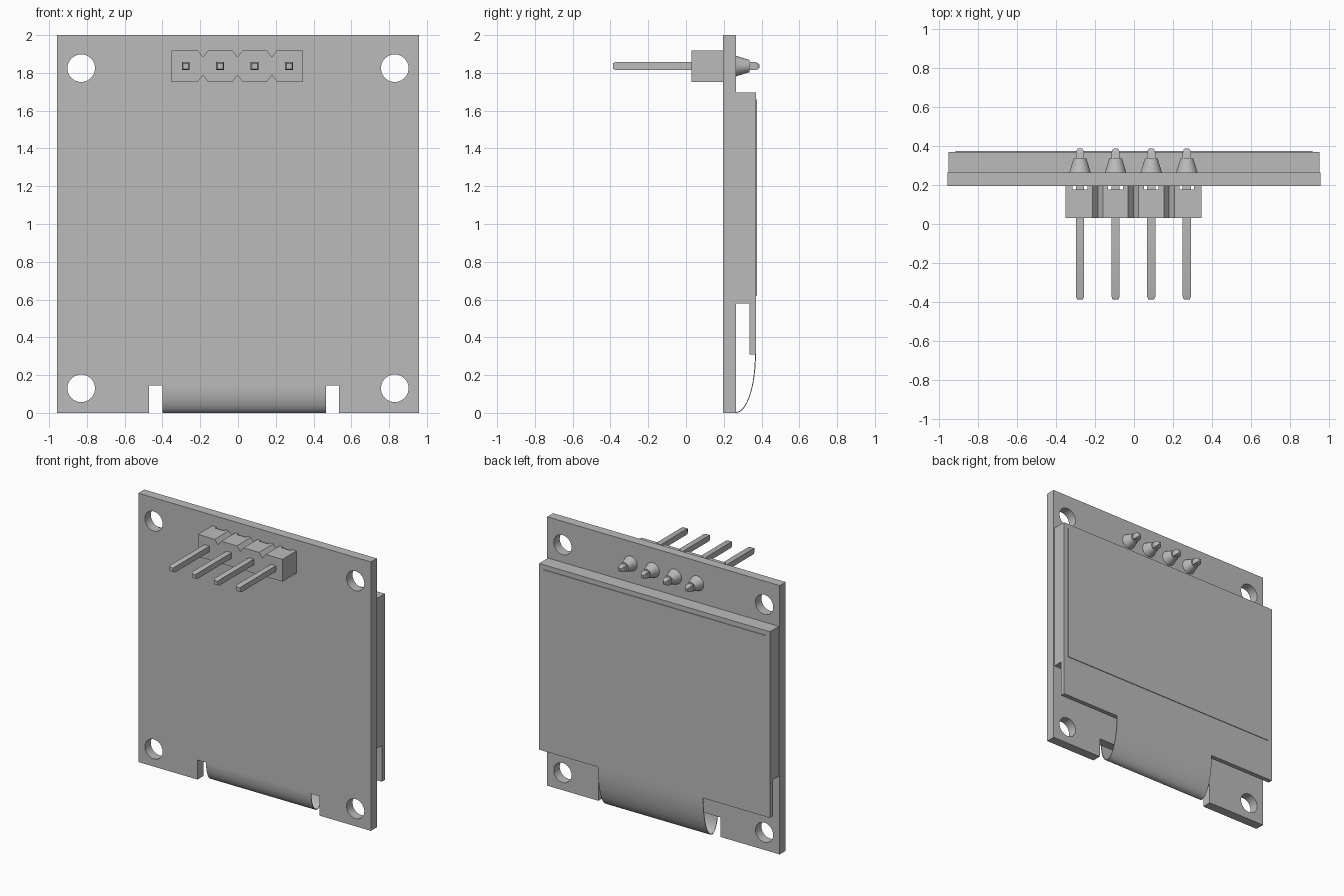
import bpy, bmesh
from math import sin, cos, pi, radians, sqrt
from mathutils import Matrix

if "Cube" in bpy.data.objects:
    bpy.data.objects.remove(bpy.data.objects["Cube"], do_unlink=True)

grey = bpy.data.materials.new("plain_grey")
grey.use_nodes = True
colour = (0.5, 0.5, 0.5, 1)
grey.diffuse_color = colour
grey.node_tree.nodes["Principled BSDF"].inputs["Base Color"].default_value = colour


def finish(name, bm):
    """Weld, fix normals and make the object."""
    bmesh.ops.remove_doubles(bm, verts=bm.verts, dist=0.0001)
    bmesh.ops.recalc_face_normals(bm, faces=bm.faces)
    mesh = bpy.data.meshes.new(name)
    bm.to_mesh(mesh)
    bm.free()
    mesh.materials.append(grey)
    obj = bpy.data.objects.new(name, mesh)
    bpy.context.collection.objects.link(obj)
    bpy.ops.object.select_all(action='DESELECT')
    obj.select_set(True)
    bpy.context.view_layer.objects.active = obj
    bpy.ops.object.shade_smooth_by_angle(angle=radians(30))
    return obj


def extrude(name, loops, start, end, along="y"):
    """Filled outlines (inner loops become holes) extruded along y (x, z points) or x (y, z points)."""
    curve = bpy.data.curves.new(name, 'CURVE')
    curve.dimensions = '2D'
    curve.fill_mode = 'BOTH'
    curve.extrude = (end - start) / 2
    for loop in loops:
        spline = curve.splines.new('POLY')
        spline.points.add(len(loop) - 1)
        for point, (u, v) in zip(spline.points, loop):
            point.co = (u, v, 0, 1)
        spline.use_cyclic_u = True
    temp = bpy.data.objects.new(name + "_outline", curve)
    bpy.context.collection.objects.link(temp)
    bpy.context.view_layer.update()
    mesh = bpy.data.meshes.new_from_object(temp.evaluated_get(bpy.context.evaluated_depsgraph_get()))
    bpy.data.objects.remove(temp)
    bpy.data.curves.remove(curve)
    bm = bmesh.new()
    bm.from_mesh(mesh)
    bpy.data.meshes.remove(mesh)
    mid = (start + end) / 2
    turn = Matrix.Rotation(pi / 2, 4, 'X')
    if along == "x":
        move = Matrix.Translation((mid, 0, 0)) @ Matrix.Rotation(pi / 2, 4, 'Z')
    else:
        move = Matrix.Translation((0, mid, 0))
    bm.transform(move @ turn)
    return finish(name, bm)


def loft(name, x, z, sides, sections):
    """Capped rod along y through (y, radius) sections."""
    bm = bmesh.new()
    rings = []
    for y, r in sections:
        angles = [2 * pi * (i + 0.5) / sides for i in range(sides)]
        rings.append([bm.verts.new((x + r * cos(a), y, z + r * sin(a))) for a in angles])
    for a, b in zip(rings, rings[1:]):
        for i in range(sides):
            j = (i + 1) % sides
            bm.faces.new((a[i], a[j], b[j], b[i]))
    bm.faces.new(rings[0])
    bm.faces.new(rings[-1])
    return finish(name, bm)


def rect(x0, x1, z0, z1):
    return [(x0, z0), (x1, z0), (x1, z1), (x0, z1)]


def circle(x, z, r, n=40):
    return [(x + r * cos(2 * pi * i / n), z + r * sin(2 * pi * i / n)) for i in range(n)]


# Circuit board with ribbon slot and four mounting holes
FRONT, BACK = 0.195, 0.265
W, SLOT_L, SLOT_R, SLOT_TOP = 0.957, -0.47, 0.535, 0.145
outline = [(-W, 0), (SLOT_L, 0), (SLOT_L, SLOT_TOP), (SLOT_R, SLOT_TOP),
           (SLOT_R, 0), (W, 0), (W, 2), (-W, 2)]
holes = [circle(x, z, 0.073) for x in (-0.83, 0.83) for z in (0.13, 1.825)]
extrude("circuit_board", [outline] + holes, FRONT, BACK)

# Display glass with an overhanging lower lip, and its thin cover film
GLASS = 0.37
glass = [(BACK, 0.58), (0.335, 0.58), (0.335, 0.31), (GLASS, 0.31), (GLASS, 1.695), (BACK, 1.695)]
extrude("display_glass", [glass], -0.95, 0.95, "x")
extrude("display_film", [rect(-0.915, 0.915, 0.62, 1.66)], GLASS, GLASS + 0.005)


# Ribbon cable curling from the glass lip round into the slot
def ribbon_path(inset):
    path = []
    for i in range(33):
        a = pi * i / 32
        wide, top = (GLASS - BACK, 0.31) if i <= 16 else (BACK - FRONT, SLOT_TOP)
        path.append((BACK + (wide - inset) * cos(a), top - (top - inset) * sin(a)))
    return path


extrude("ribbon_cable", [ribbon_path(0) + ribbon_path(0.005)[::-1]], -0.40, 0.465, "x")

# Pin header housing with notches between the pins
PITCH, CENTRE, PIN_Z = 0.1825, -0.003, 1.836
pins = [CENTRE + PITCH * (i - 1.5) for i in range(4)]
notches = [CENTRE + PITCH * (i - 1) for i in range(3)]
LEFT, RIGHT, HALF = CENTRE - 0.348, CENTRE + 0.348, 0.083


def housing(x0, x1):
    top = [(x0, HALF)]
    for n in notches:
        if x0 < n < x1:
            top += [(n - 0.027, HALF), (n, HALF - 0.035), (n + 0.027, HALF)]
    top.append((x1, HALF))
    return [(x, PIN_Z + h) for x, h in top] + [(x, PIN_Z - h) for x, h in reversed(top)]


extrude("header_housing", [housing(LEFT, RIGHT)], 0.03, 0.178)
starts = [LEFT] + [p + 0.038 for p in pins]
ends = [p - 0.038 for p in pins] + [RIGHT]
extrude("header_feet", [housing(a, b) for a, b in zip(starts, ends)], 0.178, FRONT)

# Square pins and their solder cones
R = 0.021 * sqrt(2)
for i, x in enumerate(pins, 1):
    loft(f"pin_{i}", x, PIN_Z, 4,
         [(-0.387, R * 0.7), (-0.372, R), (0.365, R), (0.38, R * 0.8), (0.388, R * 0.45)])
    loft(f"solder_{i}", x, PIN_Z, 24, [(BACK, 0.055), (0.335, 0.033)])
